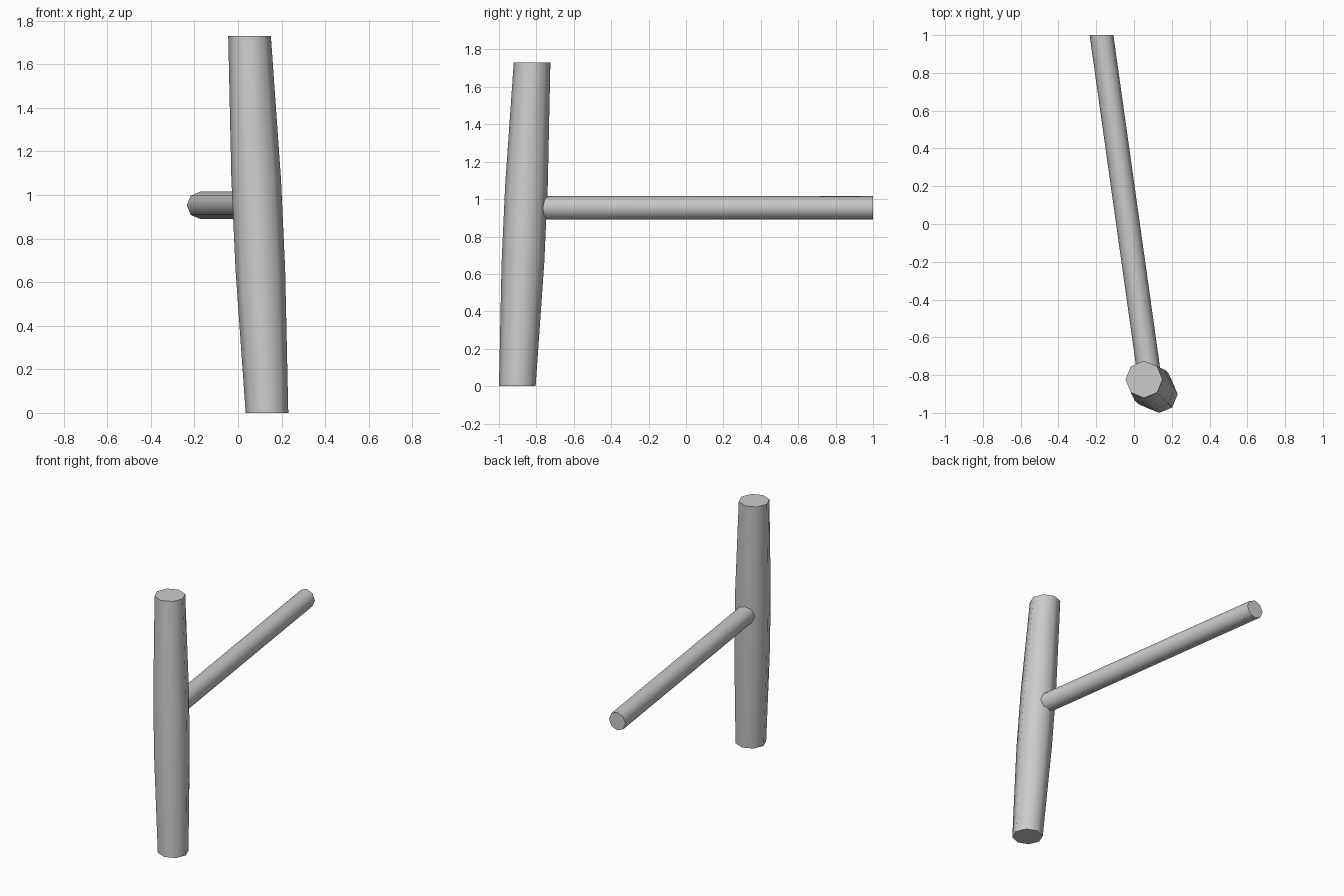
import bpy, bmesh, math
from mathutils import Vector

cube = bpy.data.objects.get("Cube")
if cube:
    bpy.data.objects.remove(cube, do_unlink=True)

SIDES = 8

grey = bpy.data.materials.new("plain grey")
grey.use_nodes = True
grey.diffuse_color = (0.6, 0.6, 0.6, 1)
grey.node_tree.nodes["Principled BSDF"].inputs["Base Color"].default_value = (0.6, 0.6, 0.6, 1)


def slanted_bar(name, start, end, profile, u, v):
    """Loft octagonal rings, all in the u-v plane, along a slanted line."""
    start, end, u, v = map(Vector, (start, end, u, v))
    bm = bmesh.new()
    rings = []
    for t, radius in profile:
        centre = start.lerp(end, t)
        angles = [math.tau * i / SIDES for i in range(SIDES)]
        rings.append([bm.verts.new(centre + radius * (u * math.cos(a) + v * math.sin(a)))
                      for a in angles])
    for low, high in zip(rings, rings[1:]):
        for i in range(SIDES):
            j = (i + 1) % SIDES
            bm.faces.new((low[i], low[j], high[j], high[i]))
    bm.faces.new(rings[0])
    bm.faces.new(rings[-1])
    bmesh.ops.recalc_face_normals(bm, faces=bm.faces)
    mesh = bpy.data.meshes.new(name)
    bm.to_mesh(mesh)
    bm.free()
    mesh.materials.append(grey)
    obj = bpy.data.objects.new(name, mesh)
    bpy.context.collection.objects.link(obj)
    bpy.ops.object.select_all(action='DESELECT')
    obj.select_set(True)
    bpy.context.view_layer.objects.active = obj
    bpy.ops.object.shade_smooth_by_angle(angle=math.radians(60))
    return obj


# Upright grip, slightly swollen in the middle
slanted_bar("grip", (0.133, -0.902, 0), (0.053, -0.823, 1.73),
            [(0, 0.098), (0.38, 0.114), (0.62, 0.114), (1, 0.098)],
            (1, 0, 0), (0, 1, 0))

# Long straight shaft set into the middle of the grip
slanted_bar("shaft", (0.089, -0.86, 0.953), (-0.172, 1, 0.953),
            [(0, 0.063), (1, 0.063)],
            (1, 0, 0), (0, 0, 1))
